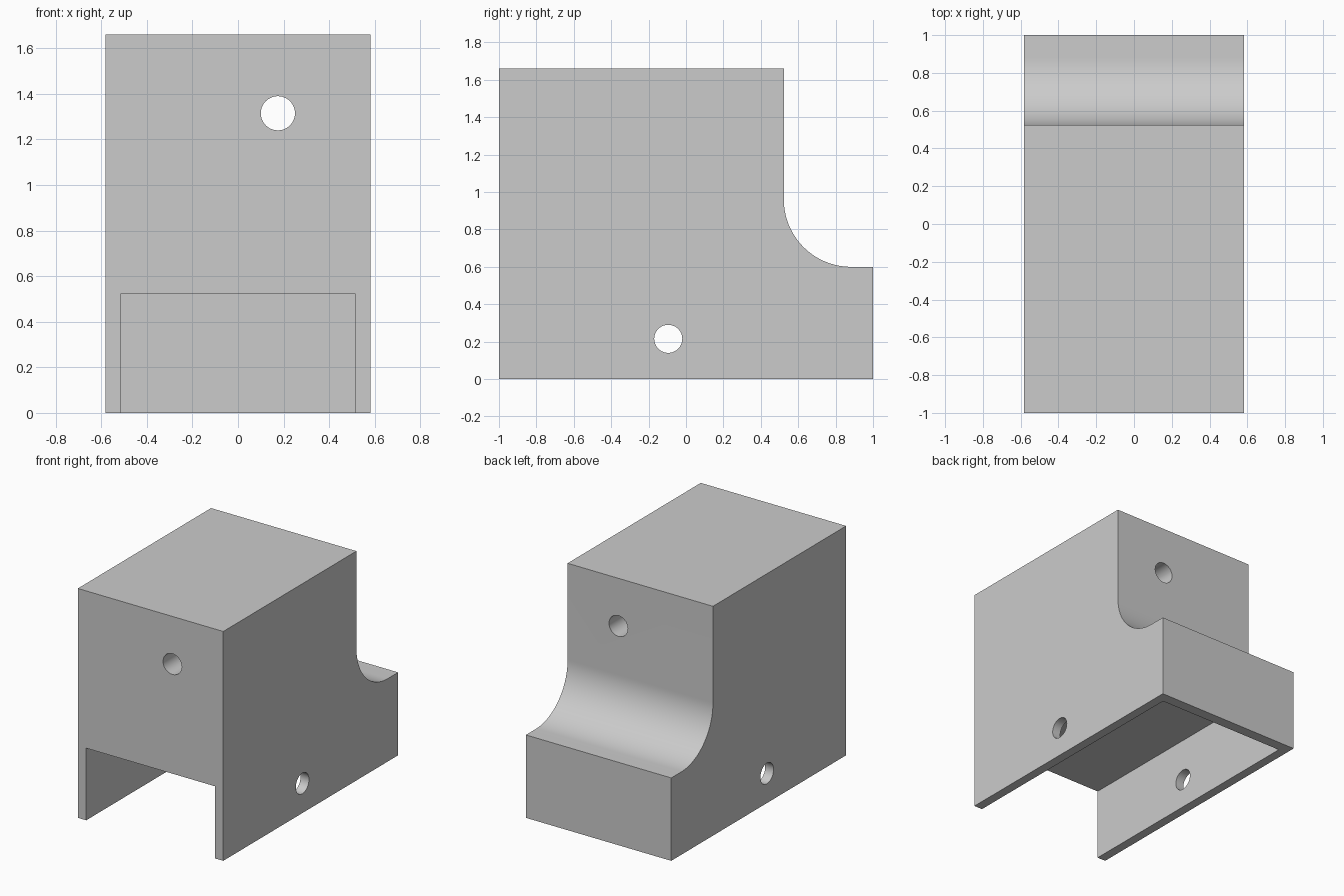
import bpy, math

old = bpy.data.objects.get("Cube")
if old:
    bpy.data.objects.remove(old, do_unlink=True)

W, H = 0.582, 1.66           # half width, height
STEP_Y, STEP_Z, R = 0.523, 0.6, 0.36
WALL, BACK_WALL, SLOT_H = 0.067, 0.078, 0.522

grey = bpy.data.materials.new("plain grey")
grey.use_nodes = True
GREY = (0.6, 0.6, 0.6, 1)
grey.diffuse_color = GREY
grey.node_tree.nodes["Principled BSDF"].inputs["Base Color"].default_value = GREY


def extrude_x(name, profile, half):
    """Solid made by sweeping a (y, z) profile from -half to +half in x."""
    n = len(profile)
    verts = [(x, y, z) for x in (-half, half) for y, z in profile]
    faces = [list(range(n))[::-1], list(range(n, 2 * n))]
    faces += [(i, (i + 1) % n, n + (i + 1) % n, n + i) for i in range(n)]
    mesh = bpy.data.meshes.new(name)
    mesh.from_pydata(verts, [], faces)
    mesh.materials.append(grey)
    obj = bpy.data.objects.new(name, mesh)
    bpy.context.collection.objects.link(obj)
    return obj


def drill(name, location, rotation):
    bpy.ops.mesh.primitive_cylinder_add(vertices=48, radius=0.075, depth=3,
                                        location=location, rotation=rotation)
    obj = bpy.context.object
    obj.name = name
    obj.data.materials.append(grey)
    return obj


# Stepped block with a concave fillet above the rear ledge
fillet = []
for i in range(33):
    a = math.pi / 2 * i / 32
    fillet.append((STEP_Y + R - R * math.sin(a), STEP_Z + R - R * math.cos(a)))
body = extrude_x("housing_block", [(-1, 0), (1, 0), (1, STEP_Z)] + fillet
                 + [(STEP_Y, H), (-1, H)], W)

# Slot open at the front and bottom, then the two cross holes
back = 1 - BACK_WALL
cutters = [
    extrude_x("slot_cutter", [(-1.2, -0.2), (back, -0.2), (back, SLOT_H), (-1.2, SLOT_H)],
              W - WALL),
    drill("upper_hole_cutter", (0.175, 0, 1.315), (math.pi / 2, 0, 0)),
    drill("side_hole_cutter", (0, -0.095, 0.215), (0, math.pi / 2, 0)),
]
for cutter in cutters:
    mod = body.modifiers.new(cutter.name, "BOOLEAN")
    mod.operation, mod.solver, mod.object = "DIFFERENCE", "EXACT", cutter
    bpy.ops.object.select_all(action="DESELECT")
    body.select_set(True)
    bpy.context.view_layer.objects.active = body
    bpy.ops.object.modifier_apply(modifier=mod.name)
    bpy.data.objects.remove(cutter, do_unlink=True)

bpy.ops.object.shade_smooth_by_angle(angle=math.radians(30))
